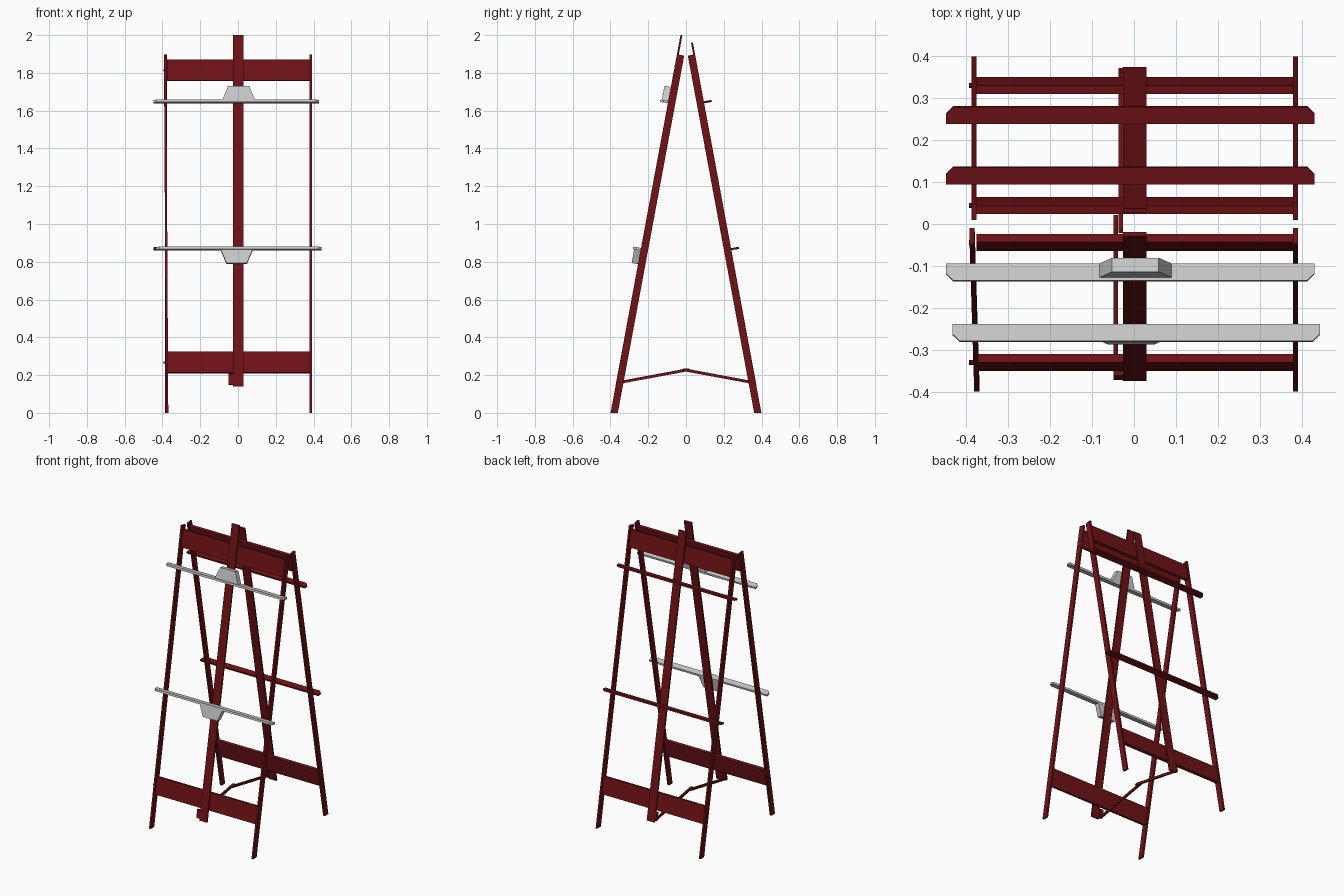
import bpy, bmesh, math
from mathutils import Matrix, Vector

if "Cube" in bpy.data.objects:
    bpy.data.objects.remove(bpy.data.objects["Cube"])

RED = bpy.data.materials.new("dark_red")
RED.diffuse_color = (0.16, 0.006, 0.008, 1)
RED.use_nodes = True
RED.node_tree.nodes["Principled BSDF"].inputs["Base Color"].default_value = RED.diffuse_color

# Frame space: x across, y into the frame, z up along the leaning leg
LEAN = Matrix.Translation((0, -0.38, 0)) @ Matrix.Rotation(math.radians(-10.5), 4, 'X')
FLIP = Matrix.Diagonal((1, -1, 1, 1))
FRAMES = {"front": LEAN, "back": FLIP @ LEAN}
WORLD = Matrix.Identity(4)


def prism(name, ring, offset, m, mat=RED, floor=False):
    """Extrude a ring of points by an offset, then place it with m."""
    bm = bmesh.new()
    a = [bm.verts.new(p) for p in ring]
    b = [bm.verts.new(Vector(p) + Vector(offset)) for p in ring]
    bm.faces.new(a)
    bm.faces.new(b)
    for i in range(len(a)):
        j = (i + 1) % len(a)
        bm.faces.new((a[i], a[j], b[j], b[i]))
    bmesh.ops.transform(bm, matrix=m, verts=bm.verts)
    if floor:  # foot cut level with the ground
        for v in bm.verts:
            if v.co.z < 0.05:
                v.co.z = 0
    bmesh.ops.recalc_face_normals(bm, faces=bm.faces)
    me = bpy.data.meshes.new(name)
    bm.to_mesh(me)
    bm.free()
    if mat:
        me.materials.append(mat)
    ob = bpy.data.objects.new(name, me)
    bpy.context.collection.objects.link(ob)
    return ob


def box(name, x, y, z, m, **kw):
    ring = [(x[0], y[0], z[0]), (x[1], y[0], z[0]), (x[1], y[1], z[0]), (x[0], y[1], z[0])]
    return prism(name, ring, (0, 0, z[1] - z[0]), m, **kw)


def ledge(name, x, s, m, mat, thick):
    """Shelf bar with clipped outer corners."""
    c, yo, yi = 0.017, -0.061, -0.0195
    ring = [(x[0], yi, s), (x[0], yo + c, s), (x[0] + c, yo, s),
            (x[1] - c, yo, s), (x[1], yo + c, s), (x[1], yi, s)]
    prism(name, ring, (0, 0, thick), m, mat)


def clamp(name, x, s_wide, s_narrow, m):
    """Tapered block that holds a ledge to the post."""
    t = 0.033
    ring = [(x[0], -0.054, s_wide), (x[1], -0.054, s_wide),
            (x[1] - t, -0.054, s_narrow), (x[0] + t, -0.054, s_narrow)]
    prism(name, ring, (0, 0.034, 0), m, None)


def bolt(name, x, s, m):
    ring = [(x, 0.006 * math.cos(k * math.pi / 4), s + 0.006 * math.sin(k * math.pi / 4))
            for k in range(8)]
    prism(name, ring, (0.012, 0, 0), m)


for side, m in FRAMES.items():
    # Side legs; the front left one is slightly askew
    box(side + "_right_leg", (0.379, 0.391), (-0.0195, 0.0195), (0, 1.927), m, floor=True)
    skew = Matrix.Identity(4)
    x0 = -0.387
    if side == "front":
        skew[0][2] = -0.011 / 1.927
        x0 = -0.381
    box(side + "_left_leg", (x0, x0 + 0.012), (-0.0195, 0.0195), (0, 1.927), m @ skew, floor=True)

    # Cross boards and their bolts
    for label, s in (("lower", 0.272), ("upper", 1.845)):
        box(f"{side}_{label}_board", (-0.376, 0.380), (-0.010, 0.010), (s - 0.057, s + 0.057), m)
        bolt(f"{side}_{label}_bolt", -0.394, s, m)

    # Centre post
    box(side + "_centre_post", (-0.026, 0.030), (-0.0195, -0.0095),
        (0.139, 2.031 if side == "front" else 1.99), m)

# Grey front ledges with clamps
ledge("front_upper_ledge", (-0.448, 0.430), 1.663, LEAN, None, 0.013)
ledge("front_lower_ledge", (-0.433, 0.443), 0.871, LEAN, None, 0.013)
clamp("front_upper_clamp", (-0.085, 0.092), 1.670, 1.751, LEAN)
clamp("front_lower_clamp", (-0.094, 0.080), 0.877, 0.797, LEAN)

# Red back ledges
ledge("back_upper_ledge", (-0.448, 0.430), 1.663, FRAMES["back"], RED, 0.011)
ledge("back_lower_ledge", (-0.448, 0.430), 0.872, FRAMES["back"], RED, 0.011)

# Folding brace between the two posts
for side, m, x in (("front", WORLD, -0.049), ("back", FLIP, -0.037)):
    ring = [(x, -0.366, 0.151), (x, 0.018, 0.222), (x, 0.022, 0.232),
            (x, 0.010, 0.236), (x, -0.366, 0.166)]
    prism(side + "_brace", ring, (0.011, 0, 0), m)
    # Small bracket where the brace meets the post
    box(side + "_brace_bracket", (x, -0.024), (-0.0195, -0.002), (0.150, 0.205), FRAMES[side])
